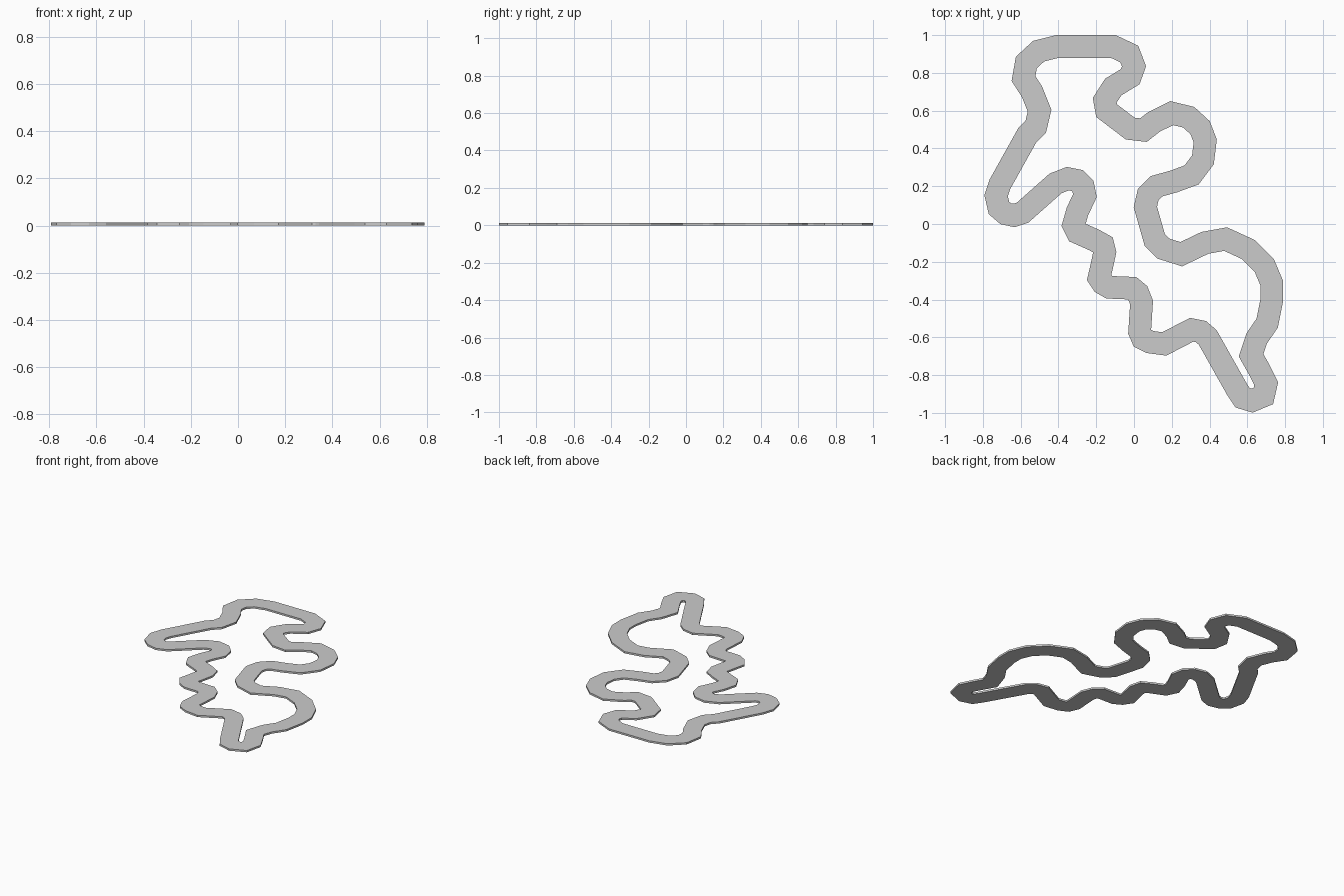
import bpy, bmesh
from mathutils import Vector

HALF_WIDTH, HEIGHT = 0.06, 0.013

# centre line of the closed track, clockwise from the top left
PATH = [
    (-.405, .94), (-.11, .94), (-.025, .90), (0, .835), (-.02, .78), (-.11, .725),
    (-.155, .655), (-.145, .60), (-.02, .505), (.05, .497), (.105, .54), (.20, .587),
    (.29, .565), (.35, .51), (.377, .44), (.365, .34), (.305, .26), (.21, .225),
    (.12, .20), (.075, .155), (.06, .09), (.11, -.085), (.155, -.13), (.25, -.16),
    (.375, -.10), (.485, -.08), (.605, -.135), (.69, -.22), (.73, -.315), (.73, -.40),
    (.705, -.525), (.65, -.605), (.62, -.695), (.665, -.775), (.70, -.845),
    (.685, -.91), (.625, -.935), (.575, -.92), (.545, -.875), (.39, -.60),
    (.355, -.57), (.305, -.56), (.16, -.635), (.085, -.625), (.045, -.605),
    (.03, -.57), (.04, -.415), (.02, -.365), (-.01, -.34), (-.13, -.335),
    (-.165, -.315), (-.185, -.285), (-.17, -.22), (-.155, -.15), (-.165, -.11),
    (-.21, -.085), (-.30, -.045), (-.32, -.005), (-.30, .065), (-.26, .15),
    (-.27, .20), (-.30, .23), (-.35, .24), (-.415, .215), (-.59, .06), (-.635, .045),
    (-.68, .055), (-.715, .085), (-.73, .15), (-.71, .21), (-.565, .47), (-.52, .515),
    (-.50, .60), (-.54, .70), (-.585, .77),
]
# rounded upper left corner
PATH += [(-.57, .855), (-.505, .915)]


def mitre(a, b, c):
    """Sideways offset at b that keeps the band width constant."""
    d1, d2 = (b - a).normalized(), (c - b).normalized()
    n1, n2 = Vector((-d1.y, d1.x)), Vector((-d2.y, d2.x))
    m = (n1 + n2).normalized()
    return m * HALF_WIDTH / max(m.dot(n1), 0.6)


# track band: rectangular section swept along the centre line
pts = [Vector(p) for p in PATH]
count = len(pts)
bm = bmesh.new()
rings = []
for i, p in enumerate(pts):
    off = mitre(pts[i - 1], p, pts[(i + 1) % count])
    section = [(p + off, 0), (p - off, 0), (p - off, HEIGHT), (p + off, HEIGHT)]
    rings.append([bm.verts.new((q.x, q.y, z)) for q, z in section])
for i in range(count):
    r, s = rings[i], rings[(i + 1) % count]
    for k in range(4):
        j = (k + 1) % 4
        bm.faces.new((r[k], r[j], s[j], s[k]))
bmesh.ops.recalc_face_normals(bm, faces=bm.faces)

mesh = bpy.data.meshes.new("race_track")
bm.to_mesh(mesh)
bm.free()
track = bpy.data.objects.new("race_track", mesh)
bpy.context.collection.objects.link(track)
